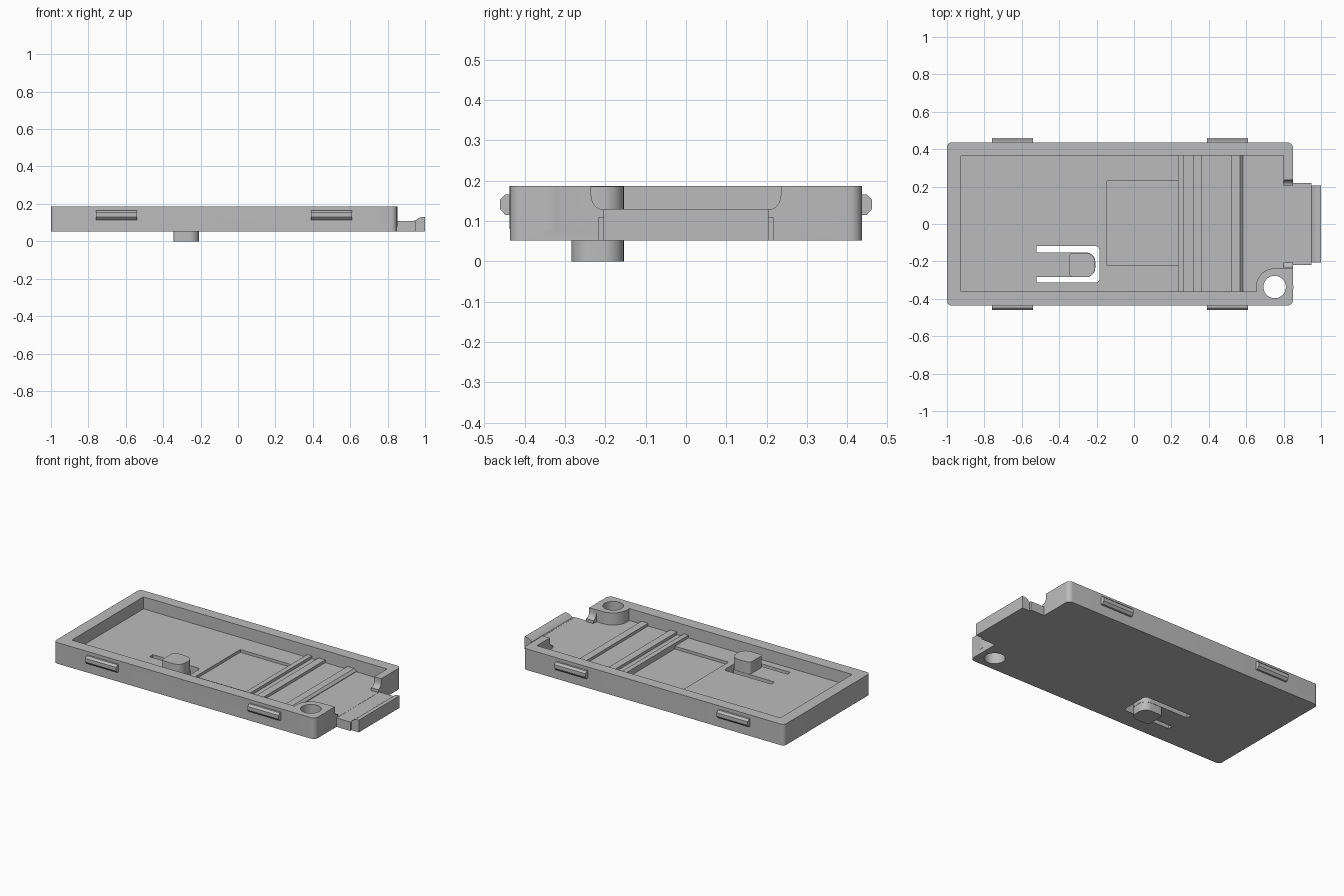
import bpy, bmesh, math
from mathutils import Vector

cube = bpy.data.objects.get("Cube")
if cube:
    bpy.data.objects.remove(cube, do_unlink=True)

grey = bpy.data.materials.new("plain grey")
grey.use_nodes = True
grey.diffuse_color = (0.5, 0.5, 0.5, 1)
grey.node_tree.nodes["Principled BSDF"].inputs["Base Color"].default_value = (0.5, 0.5, 0.5, 1)


def prism(name, points, axis, lo, hi):
    """Extrude a 2D outline along x, y or z."""
    place = {"x": lambda a, b, c: (c, a, b),
             "y": lambda a, b, c: (a, c, b),
             "z": lambda a, b, c: (a, b, c)}[axis]
    bm = bmesh.new()
    low = [bm.verts.new(place(a, b, lo)) for a, b in points]
    face = bm.faces.new(low)
    moved = bmesh.ops.extrude_face_region(bm, geom=[face])["geom"]
    bmesh.ops.translate(bm, vec=Vector(place(0, 0, hi - lo)),
                        verts=[v for v in moved if isinstance(v, bmesh.types.BMVert)])
    bmesh.ops.recalc_face_normals(bm, faces=bm.faces)
    mesh = bpy.data.meshes.new(name)
    bm.to_mesh(mesh)
    bm.free()
    mesh.materials.append(grey)
    obj = bpy.data.objects.new(name, mesh)
    bpy.context.collection.objects.link(obj)
    return obj


def rect(x0, x1, y0, y1, left=0, right=0):
    """Rectangle outline with rounded left and right corners."""
    pts = []
    for i, (x, y, r) in enumerate([(x1, y1, right), (x0, y1, left), (x0, y0, left), (x1, y0, right)]):
        cx, cy = x + (-r if x == x1 else r), y + (-r if y == y1 else r)
        steps = 8 if r else 0
        for k in range(steps + 1):
            a = math.pi / 2 * (i + k / max(steps, 1))
            pts.append((cx + r * math.cos(a), cy + r * math.sin(a)))
    return pts


def circle(x, y, r, n=40):
    return [(x + r * math.cos(math.tau * k / n), y + r * math.sin(math.tau * k / n)) for k in range(n)]


def combine(obj, tool, operation):
    mod = obj.modifiers.new(operation.lower(), "BOOLEAN")
    mod.object, mod.operation, mod.solver = tool, operation, "EXACT"
    bpy.ops.object.select_all(action="DESELECT")
    bpy.context.view_layer.objects.active = obj
    obj.select_set(True)
    bpy.ops.object.modifier_apply(modifier=mod.name)
    bpy.data.objects.remove(tool, do_unlink=True)


BASE, FLOOR, TOP = 0.052, 0.11, 0.187
HOLE = (0.752, -0.337)

# Tray shell with its cavity
tray = prism("tray", rect(-1, 0.85, -0.436, 0.436, 0.025, 0.03), "z", BASE, TOP)
combine(tray, prism("cavity", rect(-0.925, 0.80, -0.36, 0.365), "z", FLOOR, 0.3), "DIFFERENCE")

# Opening in the end wall, flared with a curved shoulder
flare = [(0.205 + 0.03 * math.sin(t * math.pi / 12), 0.165 - 0.037 * math.cos(t * math.pi / 12))
         for t in range(7)]
half = [(0.205, FLOOR)] + flare + [(0.235, 0.3)]
opening = half + [(-y, z) for y, z in reversed(half)]
combine(tray, prism("opening", opening, "x", 0.79, 0.9), "DIFFERENCE")

# Screw boss and through hole
combine(tray, prism("boss", circle(*HOLE, 0.1), "z", 0.08, TOP), "UNION")
combine(tray, prism("boss_web", rect(HOLE[0], 0.82, -0.40, -0.237), "z", 0.08, TOP), "UNION")
combine(tray, prism("screw_hole", circle(*HOLE, 0.06), "z", -0.1, 0.4), "DIFFERENCE")

# Shallow floor pocket
combine(tray, prism("pocket", rect(-0.145, 0.235, -0.222, 0.23), "z", FLOOR - 0.018, 0.15), "DIFFERENCE")

# U-shaped slot around the spring arm
slot = prism("slot", rect(-0.52, -0.185, -0.313, -0.118, 0, 0.02), "z", -0.1, 0.15)
arm = prism("arm", rect(-0.6, -0.207, -0.284, -0.152, 0, 0.05), "z", -0.2, 0.2)
combine(slot, arm, "DIFFERENCE")
combine(tray, slot, "DIFFERENCE")

# Push button on the spring arm
button = prism("push_button", rect(-0.345, -0.208, -0.284, -0.154, 0.02, 0.05), "z", 0, 0.185)

# Floor ridges
for name, x0, x1, slope in [("thin_ridge", 0.235, 0.267, 0), ("middle_ridge", 0.315, 0.363, 0),
                            ("end_ridge", 0.52, 0.582, 0.014)]:
    z = 0.128
    prism(name, [(x0, 0.08), (x1, 0.08), (x1, z - slope), (x1 - slope, z), (x0, z)], "y", -0.365, 0.37)

# End tongue with a raised curved lip
prism("tongue", rect(0.83, 0.948, -0.218, 0.218), "z", BASE, FLOOR - 0.001)
lip = [(0.94, BASE), (1, BASE), (1, 0.13), (0.985, 0.13), (0.97, 0.126), (0.957, 0.117), (0.948, FLOOR), (0.94, FLOOR)]
prism("tongue_lip", lip, "y", -0.205, 0.205)

# Snap ribs on both long sides
for side, word in ((-1, "right"), (1, "left")):
    rib = [(0.42, 0.165), (0.448, 0.165), (0.461, 0.153), (0.461, 0.13), (0.448, 0.115), (0.42, 0.115)]
    for x, end in ((-0.65, "rear"), (0.5, "front")):
        prism(f"{word}_{end}_snap_rib", [(side * y, z) for y, z in rib], "x", x - 0.11, x + 0.11)

# Smooth the rounded corners, keep hard edges
bpy.ops.object.select_all(action="DESELECT")
for obj in (tray, button):
    obj.select_set(True)
bpy.context.view_layer.objects.active = tray
bpy.ops.object.shade_smooth_by_angle(angle=math.radians(30))
